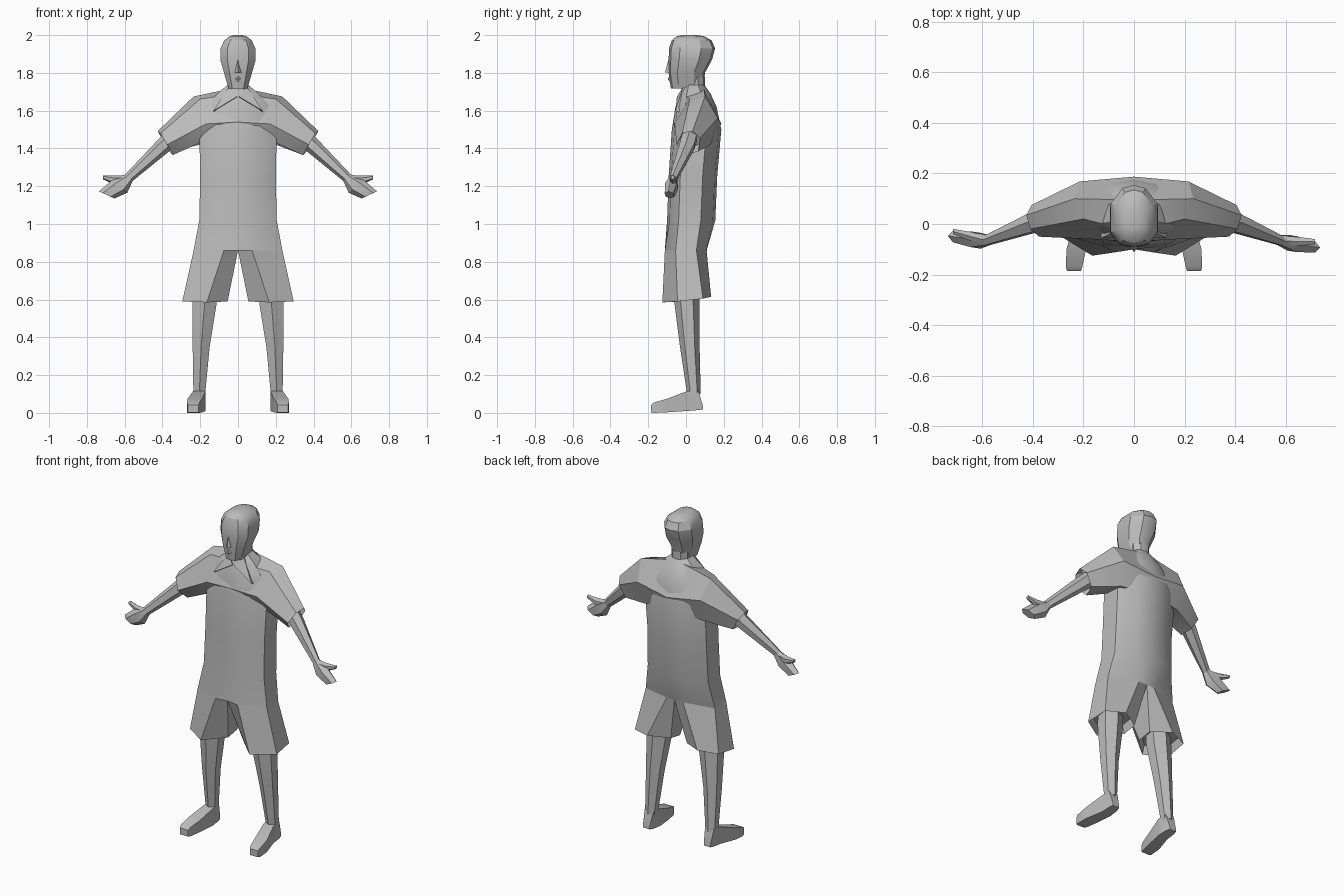
import bpy
import bmesh
from math import sin, cos, pi, radians, sqrt
from mathutils import Vector

default_cube = bpy.data.objects.get("Cube")
if default_cube:
    bpy.data.objects.remove(default_cube, do_unlink=True)

GREY = (0.5, 0.5, 0.5, 1.0)
clay = bpy.data.materials.new("clay grey")
clay.use_nodes = True
clay.diffuse_color = GREY
clay.node_tree.nodes["Principled BSDF"].inputs["Base Color"].default_value = GREY

parts = []


def loft(name, rings):
    """Skin a list of closed rings and cap both ends."""
    bm = bmesh.new()
    loops = [[bm.verts.new(point) for point in ring] for ring in rings]
    count = len(loops[0])
    for lower, upper in zip(loops, loops[1:]):
        for i in range(count):
            j = (i + 1) % count
            bm.faces.new((lower[i], lower[j], upper[j], upper[i]))
    bm.faces.new(loops[0])
    bm.faces.new(loops[-1])
    bmesh.ops.recalc_face_normals(bm, faces=bm.faces)
    mesh = bpy.data.meshes.new(name)
    bm.to_mesh(mesh)
    bm.free()
    mesh.materials.append(clay)
    part = bpy.data.objects.new(name, mesh)
    bpy.context.collection.objects.link(part)
    parts.append(part)


def pair(name, rings):
    """Left and right copies; the hands sway slightly to opposite sides."""
    for side, sign in (("left", 1), ("right", -1)):
        posed = [[(sign * x, y - sign * 0.15 * max(0, x - 0.58), z)
                  for x, y, z in ring] for ring in rings]
        loft(side + "_" + name, posed)


def points(*coordinates):
    return [Vector(c) for c in coordinates]


def flipped(ring):
    return [Vector((-p.x, p.y, p.z)) for p in ring]


def closed(half):
    """Complete a half section that starts and ends on the centre plane."""
    return half + flipped(reversed(half[1:-1]))


def section(z, width, front, back):
    """Body or head section, from front centre round to back centre."""
    depth = back - front
    shape = ((0, 0), (0.6, 0.05), (1, 0.24), (1, 0.7), (0.5, 0.95), (0, 1))
    return closed([Vector((u * width, front + v * depth, z)) for u, v in shape])


def oval(centre, u, v, sides=6, turn=0.0):
    angles = [2 * pi * i / sides + turn for i in range(sides)]
    return [Vector(centre) + Vector(u) * cos(a) + Vector(v) * sin(a) for a in angles]


def arm_ring(centre, height, depth, tilt):
    """Section of an arm whose upper edge leans outward by tilt degrees."""
    a = radians(tilt)
    up = Vector((sin(a), 0, cos(a))) * height
    return oval(centre, up, (0, depth, 0))


def lining(ring, shift):
    """Smaller ring pushed back inside a hem, so that the hem looks hollow."""
    middle = sum(ring, Vector()) / len(ring)
    return [middle + (p - middle) * 0.88 + Vector(shift) for p in ring]


# Shirt body, from crotch to neckline
crotch = points((0, -0.1, 0.86), (0.075, -0.112, 0.86), (0.235, -0.055, 0.86),
                (0.235, 0.055, 0.86), (0.055, 0.108, 0.87), (0, 0.112, 0.87))
loft("shirt", [closed(crotch)] + [section(*s) for s in (
    (1.02, 0.205, -0.1, 0.155),
    (1.25, 0.2, -0.092, 0.165),
    (1.5, 0.205, -0.075, 0.187),
    (1.62, 0.17, -0.056, 0.162),
    (1.69, 0.11, -0.035, 0.13),
    (1.74, 0.05, -0.01, 0.095))])

# Shorts legs with hollow hems
hem = points((0.055, -0.02, 0.59), (0.165, -0.125, 0.585), (0.295, -0.045, 0.59),
             (0.285, 0.09, 0.605), (0.17, 0.133, 0.615), (0.055, 0.07, 0.605))
pair("shorts_leg", [crotch, hem, lining(hem, (0, 0, 0.05))])

# Yoke across the shoulders, running out to an open cuff on each arm
spine = points((0, -0.03, 1.69), (0, 0.095, 1.725), (0, 0.187, 1.53),
               (0, 0.14, 1.44), (0, -0.05, 1.45), (0, -0.07, 1.54))
shoulder = points((0.2, 0.02, 1.662), (0.235, 0.1, 1.675), (0.215, 0.168, 1.56),
                  (0.2, 0.13, 1.42), (0.2, 0, 1.43), (0.17, -0.06, 1.53))
cuff = points((0.41, -0.02, 1.48), (0.425, 0.035, 1.492), (0.405, 0.075, 1.455),
              (0.365, 0.065, 1.385), (0.345, 0, 1.365), (0.375, -0.05, 1.42))
sleeve = [shoulder, cuff, lining(cuff, (-0.03, 0.01, 0.03))]
loft("shoulders_and_sleeves",
     [flipped(ring) for ring in reversed(sleeve)] + [spine] + sleeve)

# Lower legs
pair("leg", [oval((x, y, z), (width, 0, 0), (0, depth, 0), turn=pi / 6)
             for x, y, z, width, depth in (
                 (0.17, 0, 0.72, 0.07, 0.07),
                 (0.177, 0.005, 0.58, 0.074, 0.066),
                 (0.195, 0.02, 0.35, 0.052, 0.052),
                 (0.205, 0.042, 0.1, 0.036, 0.036))])

# Feet, from heel to toe
pair("foot", [oval((x, y, (low + high) / 2),
                   (0, 0, (high - low) / sqrt(2)), (width / sqrt(2), 0, 0),
                   sides=4, turn=pi / 4)
              for x, y, width, low, high in (
                  (0.207, 0.09, 0.045, 0.018, 0.035),
                  (0.205, 0.065, 0.06, 0.015, 0.12),
                  (0.205, 0.005, 0.066, 0.01, 0.115),
                  (0.228, -0.1, 0.077, 0.003, 0.075),
                  (0.237, -0.17, 0.065, 0, 0.055),
                  (0.237, -0.185, 0.055, 0.003, 0.042))])

# Forearms
pair("forearm", [arm_ring((0.34, 0.02, 1.465), 0.045, 0.045, 40),
                 arm_ring((0.4, 0.005, 1.41), 0.042, 0.045, 40),
                 arm_ring((0.58, -0.065, 1.243), 0.026, 0.022, 40)])

# Hands: flat palm with joined fingers, and a thumb
pair("hand", [arm_ring((0.575, -0.064, 1.245), 0.026, 0.022, 40),
              arm_ring((0.625, -0.07, 1.2), 0.052, 0.036, 48),
              arm_ring((0.695, -0.07, 1.154), 0.045, 0.026, 65)])
pair("thumb", [arm_ring((0.585, -0.065, 1.235), 0.026, 0.022, 20),
               arm_ring((0.65, -0.058, 1.23), 0.026, 0.02, 10),
               arm_ring((0.715, -0.05, 1.247), 0.011, 0.012, 0)])

# Neck
loft("neck", [section(z, 0.055, -0.025, 0.1) for z in (1.64, 1.78)])

# Head, from jaw to crown
loft("head", [section(*s) for s in (
    (1.718, 0.05, -0.08, 0.095),
    (1.8, 0.074, -0.092, 0.1),
    (1.87, 0.094, -0.092, 0.138),
    (1.93, 0.092, -0.09, 0.154),
    (1.973, 0.072, -0.075, 0.135),
    (1.994, 0.045, -0.048, 0.095),
    (2, 0.02, -0.015, 0.06))])

# Nose wedge and lips
loft("nose", [[(-w, -0.08, z), (0, tip, z), (w, -0.08, z)]
              for w, tip, z in ((0.024, -0.111, 1.803), (0.006, -0.093, 1.87))])
loft("lips", [[(-w, -0.08, z), (0, tip, z), (w, -0.08, z)]
              for w, tip, z in ((0.02, -0.087, 1.752), (0.02, -0.097, 1.768),
                                (0.015, -0.09, 1.78))])

# Pointed collar flaps
flap = points((0.005, -0.048, 1.675), (0.05, -0.015, 1.725), (0.13, -0.056, 1.6))
pair("collar_flap", [flap, [p + Vector((0, 0.02, -0.008)) for p in flap]])

# Soft shading that keeps the hard creases
bpy.ops.object.select_all(action="DESELECT")
for part in parts:
    part.select_set(True)
bpy.context.view_layer.objects.active = parts[0]
bpy.ops.object.shade_smooth_by_angle(angle=radians(30))
